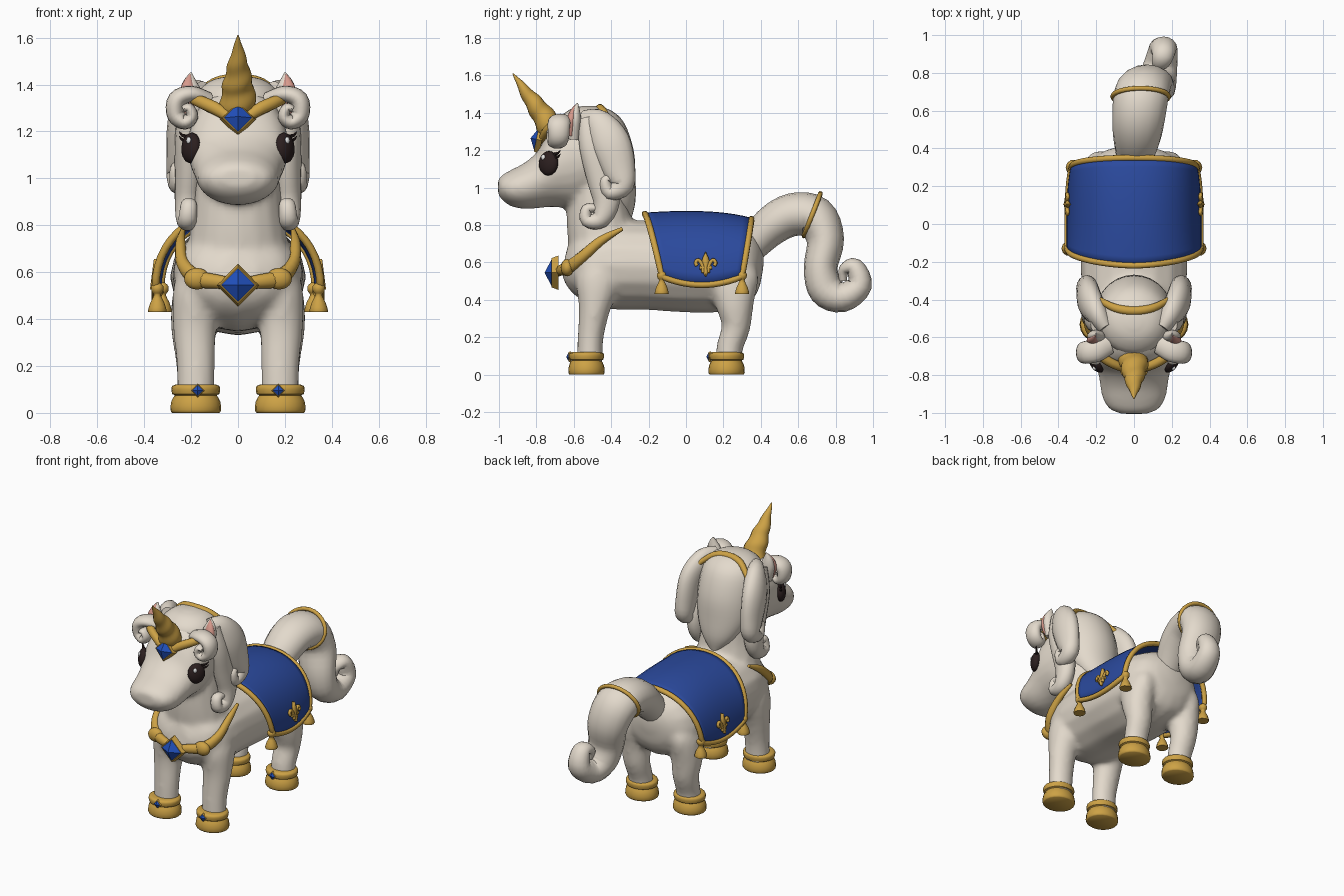
import bpy, bmesh, math
from mathutils import Vector, Matrix

cube = bpy.data.objects.get("Cube")
if cube:
    bpy.data.objects.remove(cube, do_unlink=True)


def material(name, r, g, b):
    m = bpy.data.materials.new(name)
    m.use_nodes = True
    m.diffuse_color = (r, g, b, 1)
    bsdf = next(n for n in m.node_tree.nodes if n.type == 'BSDF_PRINCIPLED')
    bsdf.inputs["Base Color"].default_value = (r, g, b, 1)
    return m


COAT = material("cream coat", .77, .70, .605)
GOLD = material("gold", .61, .36, .06)
CLOTH = material("royal blue cloth", .024, .068, .34)
GEM = material("sapphire", .015, .08, .5)
PINK = material("soft pink", .68, .32, .26)
DARK = material("dark brown", .025, .014, .014)
WHITE = material("eye white", .9, .9, .9)
X, Y, Z = Vector((1, 0, 0)), Vector((0, 1, 0)), Vector((0, 0, 1))
SIDES = (("left", 1), ("right", -1))


def activate(ob):
    bpy.ops.object.select_all(action='DESELECT')
    ob.select_set(True)
    bpy.context.view_layer.objects.active = ob


def finish(name, bm, mat, angle=50):
    bmesh.ops.recalc_face_normals(bm, faces=bm.faces)
    me = bpy.data.meshes.new(name)
    bm.to_mesh(me)
    bm.free()
    me.materials.append(mat)
    ob = bpy.data.objects.new(name, me)
    bpy.context.collection.objects.link(ob)
    if angle:
        activate(ob)
        bpy.ops.object.shade_smooth_by_angle(angle=math.radians(angle))
    return ob


def spline(pts, n):
    """Catmull-Rom through points of any dimension."""
    p = [Vector(q) for q in pts]
    out = []
    for i in range(len(p) - 1):
        a, b, c, d = p[max(i - 1, 0)], p[i], p[i + 1], p[min(i + 2, len(p) - 1)]
        for k in range(n):
            t = k / n
            out.append((b * 2 + (c - a) * t + (a * 2 - b * 5 + c * 4 - d) * t ** 2
                        + (b * 3 - a - c * 3 + d) * t ** 3) * .5)
    return out + [p[-1]]


def loft(name, rings, mat, ref=X, sides=16, n=4, turns=0, s=1, axis=None):
    """Skin elliptical rings (x, y, z, radius along ref, other radius)."""
    q = spline(rings, n)
    pos = [Vector((v[0] * s, v[1], v[2])) for v in q]
    bm = bmesh.new()
    loops = []
    for i, v in enumerate(q):
        t = axis or (pos[min(i + 1, len(q) - 1)] - pos[max(i - 1, 0)]).normalized()
        u = (ref - t * ref.dot(t)).normalized()
        w = t.cross(u)
        ring = []
        for k in range(sides):
            a = math.tau * k / sides
            f = 1 + (.06 * math.cos(a - math.tau * turns * i / len(q)) if turns else 0)
            ring.append(bm.verts.new(pos[i] + u * max(v[3], .002) * f * math.cos(a)
                                     + w * max(v[4], .002) * f * math.sin(a)))
        loops.append(ring)
    for a, b in zip(loops, loops[1:]):
        for k in range(sides):
            j = (k + 1) % sides
            bm.faces.new((a[k], a[j], b[j], b[k]))
    bm.faces.new(loops[0])
    bm.faces.new(loops[-1])
    return finish(name, bm, mat)


def wire(name, pts, r, mat, cyclic=False):
    cu = bpy.data.curves.new(name, 'CURVE')
    cu.dimensions = '3D'
    cu.bevel_depth, cu.bevel_resolution, cu.use_fill_caps = r, 2, True
    sp = cu.splines.new('POLY')
    sp.points.add(len(pts) - 1)
    for point, co in zip(sp.points, pts):
        point.co = (*co, 1)
    sp.use_cyclic_u = cyclic
    cu.materials.append(mat)
    ob = bpy.data.objects.new(name, cu)
    bpy.context.collection.objects.link(ob)
    activate(ob)
    bpy.ops.object.convert(target='MESH')


def place(loc, normal):
    return Matrix.LocRotScale(Vector(loc), Vector(normal).to_track_quat('Z', 'Y'), None)


def ball(name, loc, size, mat, normal=(0, 0, 1)):
    bm = bmesh.new()
    bmesh.ops.create_uvsphere(bm, u_segments=16, v_segments=10, radius=1,
                              matrix=place(loc, normal) @ Matrix.Diagonal((*size, 1)))
    return finish(name, bm, mat, 180)


def jewel(name, loc, size, normal=(0, -1, 0)):
    n = Vector(normal).normalized()
    for part, r1, r2, depth, off, mat in (("setting", 1, .85, .4, 0, GOLD),
                                          ("stone", .8, 0, .42, .4, GEM)):
        bm = bmesh.new()
        bmesh.ops.create_cone(bm, cap_ends=True, segments=4, radius1=size * r1, radius2=size * r2,
                              depth=size * depth, matrix=place(Vector(loc) + n * size * off, n))
        finish(f"{name}_{part}", bm, mat, 0)


def both(half):
    """Extend a half path that ends at x = 0 across to the other side."""
    return half + [(-p[0], *p[1:]) for p in half[-2::-1]]


# Body: overlapping volumes fused into one smooth skin
parts = [
    loft("torso", [(0, -.65, .61, .08, .07), (0, -.59, .6, .21, .165), (0, -.45, .59, .27, .235),
                   (0, -.2, .585, .285, .24), (0, .05, .58, .29, .25), (0, .22, .585, .28, .245),
                   (0, .33, .6, .235, .205), (0, .39, .605, .15, .13), (0, .415, .605, .04, .04)], COAT),
    loft("neck", [(0, -.42, .58, .235, .19), (0, -.455, .75, .21, .18), (0, -.47, .88, .19, .17),
                  (0, -.47, 1.0, .18, .16), (0, -.47, 1.15, .16, .15)], COAT),
    loft("head", [(0, -.36, 1.18, .1, .14), (0, -.45, 1.18, .19, .22), (0, -.58, 1.15, .21, .255),
                  (0, -.68, 1.13, .215, .235), (0, -.74, 1.095, .205, .2), (0, -.79, 1.045, .19, .155),
                  (0, -.86, 1.01, .18, .125), (0, -.93, .998, .165, .1), (0, -.98, 1.0, .13, .07),
                  (0, -1.005, 1.005, .075, .04)], COAT, sides=24, axis=-Y)]
for side, s in SIDES:
    parts.append(loft("front_leg", [(.18, -.515, .05, .08, .07), (.18, -.51, .2, .082, .07),
                                    (.185, -.49, .35, .092, .085), (.18, -.47, .5, .1, .12),
                                    (.16, -.46, .62, .09, .1)], COAT, s=s))
    parts.append(loft("hind_leg", [(.18, .225, .05, .08, .07), (.18, .235, .15, .08, .072),
                                   (.185, .268, .26, .087, .078), (.19, .26, .38, .098, .105),
                                   (.18, .25, .52, .095, .14), (.16, .25, .62, .06, .1)], COAT, s=s))
activate(parts[0])
for p in parts:
    p.select_set(True)
bpy.ops.object.join()
body = bpy.context.object
body.name = "body"
remesh = body.modifiers.new("fuse", 'REMESH')
remesh.mode, remesh.voxel_size, remesh.use_smooth_shade = 'VOXEL', .017, True
soften = body.modifiers.new("soften", 'SMOOTH')
soften.factor, soften.iterations = .5, 8

# Hair and tail
loft("hair_cap", [(0, -.52, 1.437, .03, .03), (0, -.515, 1.415, .12, .11), (0, -.51, 1.345, .185, .18),
                  (0, -.475, 1.2, .2, .195), (0, -.42, 1.05, .18, .15), (0, -.36, .93, .12, .09),
                  (0, -.33, .84, .04, .04)], COAT, sides=24, axis=-Z)
loft("tail", [(0, .33, .66, .09, .08), (.015, .45, .79, .125, .105), (.025, .57, .855, .14, .115),
              (.04, .69, .84, .145, .115), (.07, .745, .72, .135, .1), (.1, .72, .57, .12, .09),
              (.12, .75, .455, .105, .095), (.14, .84, .415, .09, .08), (.155, .93, .48, .075, .065),
              (.155, .9, .575, .06, .05), (.14, .845, .56, .045, .03), (.14, .84, .5, .02, .02)], COAT)
up = Vector((0, .36, .93))
wire("tail_band", [Vector((.035, .675, .855)) + X * .148 * math.cos(a) + up * .122 * math.sin(a)
                   for a in (math.tau * k / 24 for k in range(24))], .013, GOLD, True)
for side, s in SIDES:
    loft(f"{side}_outer_lock", [(.15, -.55, 1.365, .04, .05), (.2, -.47, 1.34, .06, .08),
                                (.235, -.405, 1.24, .065, .105), (.245, -.36, 1.1, .06, .09),
                                (.25, -.34, 1.01, .055, .06), (.25, -.41, .975, .045, .04),
                                (.25, -.43, 1.04, .04, .03), (.245, -.385, 1.05, .03, .02)], COAT, s=s)
    loft(f"{side}_inner_lock", [(.19, -.53, 1.37, .04, .05), (.215, -.5, 1.22, .05, .07),
                                (.21, -.45, 1.05, .06, .08), (.215, -.425, .92, .055, .07),
                                (.215, -.46, .83, .05, .05), (.215, -.53, .825, .04, .035),
                                (.21, -.53, .885, .035, .03), (.21, -.48, .89, .03, .02)], COAT, s=s)
    loft(f"{side}_forelock_curl", [(.13, -.64, 1.34, .05, .03), (.2, -.67, 1.36, .06, .035),
                                   (.26, -.68, 1.335, .06, .04), (.265, -.68, 1.27, .055, .038),
                                   (.225, -.69, 1.24, .05, .032), (.195, -.7, 1.265, .045, .026),
                                   (.21, -.7, 1.3, .045, .022), (.235, -.7, 1.295, .04, .014)],
         COAT, ref=Y, s=s)

    # Ears, eyes and nostrils
    loft(f"{side}_ear", [(.19, -.6, 1.26, .035, .03), (.2, -.595, 1.35, .048, .034),
                         (.205, -.59, 1.405, .033, .025), (.2, -.58, 1.452, .003, .003)], COAT, s=s)
    loft(f"{side}_ear_lining", [(.205, -.617, 1.28, .025, .018), (.215, -.616, 1.35, .036, .024),
                                (.213, -.606, 1.4, .025, .018), (.204, -.59, 1.443, .003, .003)],
         PINK, s=s)
    look = Vector((.84 * s, -.53, .08))
    eye = Vector((.2 * s, -.735, 1.13))
    ball(f"{side}_eye", eye, (.058, .066, .033), DARK, look)
    ball(f"{side}_eye_glint", eye + look * .027 + Vector((-.012 * s, -.014, .03)),
         (.013, .015, .009), WHITE, look)
    for k in range(2):
        loft(f"{side}_eyelash_{k + 1}", [(.218, -.705, 1.16 + .018 * k, .009, .009),
                                         (.238, -.685, 1.165 + .019 * k, .007, .007),
                                         (.25, -.672, 1.18 + .02 * k, .002, .002)],
             DARK, ref=Z, sides=6, n=2, s=s)
    ball(f"{side}_nostril", (.075 * s, -.98, 1.022), (.02, .02, .014), PINK, (.35 * s, -1, .2))

# Horn, crown and headband
loft("horn", [(0, -.7, 1.27, .084, .07), (0, -.765, 1.385, .068, .06), (0, -.845, 1.495, .041, .037),
              (0, -.925, 1.61, .003, .003)], GOLD, n=14, turns=4)
loft("brow_band", both([(.2, -.61, 1.345, .015, .012), (.18, -.69, 1.335, .025, .025),
                        (.1, -.745, 1.3, .028, .025), (0, -.77, 1.25, .02, .02)]), GOLD, ref=Z, sides=10)
jewel("brow_jewel", (0, -.785, 1.255), .077, (0, -1, .2))
loft("headband", both([(.185, -.4, 1.345, .016, .016), (.1, -.445, 1.41, .022, .02),
                       (0, -.46, 1.425, .024, .022)]), GOLD, ref=Y, sides=10)

# Collar
loft("collar", both([(.235, -.34, .78, .01, .01), (.245, -.45, .72, .024, .022),
                     (.235, -.55, .635, .03, .026), (.175, -.625, .575, .036, .03),
                     (.09, -.665, .56, .03, .026), (0, -.68, .55, .025, .02)]), GOLD, ref=Z, sides=10)
jewel("collar_jewel", (0, -.7, .545), .092)

# Hooves with jewelled cuffs
for side, s in SIDES:
    ball(f"{side}_collar_knot", (.175 * s, -.635, .572), (.055, .035, .046), GOLD)
    for end, y in (("front", -.532), ("hind", .217)):
        profile = ((0, .1), (.012, .108), (.05, .104), (.075, .09), (.08, .1), (.1, .104),
                   (.115, .1), (.122, .08))
        loft(f"{side}_{end}_hoof", [(.18, y, z, r, r * .9) for z, r in profile], GOLD, sides=20, n=2, s=s)
        jewel(f"{side}_{end}_hoof_jewel", (.172 * s, y - .09, .095), .03)


# Saddle blanket, draped as a rounded arch
def drape(u, t):
    a = abs(u) * math.pi / 2
    bottom = .48 + .045 * (2 * t - 1) ** 2
    top = .872 - .012 * (1 - t) ** 4 - .04 * t ** 4
    front, back = -.22 + .09 * abs(u) ** 1.5, .35 - .05 * u * u
    width = (.352 - .022 * t ** 4) * math.sin(a) ** .92
    return Vector((math.copysign(width, u), front + (back - front) * t,
                   bottom + (top - bottom) * max(math.cos(a), 0) ** .9))


N, M = 24, 12
bm = bmesh.new()
grid = [[bm.verts.new(drape(2 * i / N - 1, j / M)) for j in range(M + 1)] for i in range(N + 1)]
for i in range(N):
    for j in range(M):
        bm.faces.new((grid[i][j], grid[i + 1][j], grid[i + 1][j + 1], grid[i][j + 1]))
blanket = finish("blanket", bm, CLOTH)
thick = blanket.modifiers.new("thickness", 'SOLIDIFY')
thick.thickness, thick.offset = .012, 0
hem = ([drape(2 * i / N - 1, 0) for i in range(N)] + [drape(1, j / M) for j in range(M)]
       + [drape(1 - 2 * i / N, 1) for i in range(N)] + [drape(-1, 1 - j / M) for j in range(M)])
wire("blanket_trim", hem, .017, GOLD, True)

# Tassels and petal ornaments on the blanket
for side, s in SIDES:
    for end, t in (("front", 0), ("back", 1)):
        x, y, z = drape(1, t)
        shape = ((.03, .01), (.015, .026), (-.008, .024), (-.022, .014), (-.055, .03),
                 (-.09, .04), (-.094, .036))
        loft(f"{side}_{end}_tassel", [(x - .008, y, z + dz, r, r) for dz, r in shape],
             GOLD, sides=10, n=2, s=s)

    def on_cloth(y, z):
        return Vector((s * (.366 - (z - .5) * .13), y, z))

    loft(f"{side}_ornament_petal", [(*on_cloth(.105, z), .013, r) for z, r in
                                    ((.525, .003), (.55, .014), (.572, .01), (.61, .02), (.655, .002))],
         GOLD, sides=8, n=3)
    wire(f"{side}_ornament_band", [on_cloth(.072, .572), on_cloth(.138, .572)], .01, GOLD)
    for d in (-1, 1):
        arm = [(.012, .545), (.02, .59), (.04, .613), (.053, .598), (.046, .582)]
        wire(f"{side}_ornament_scroll", spline([on_cloth(.105 + d * a, z) for a, z in arm], 4), .01, GOLD)
